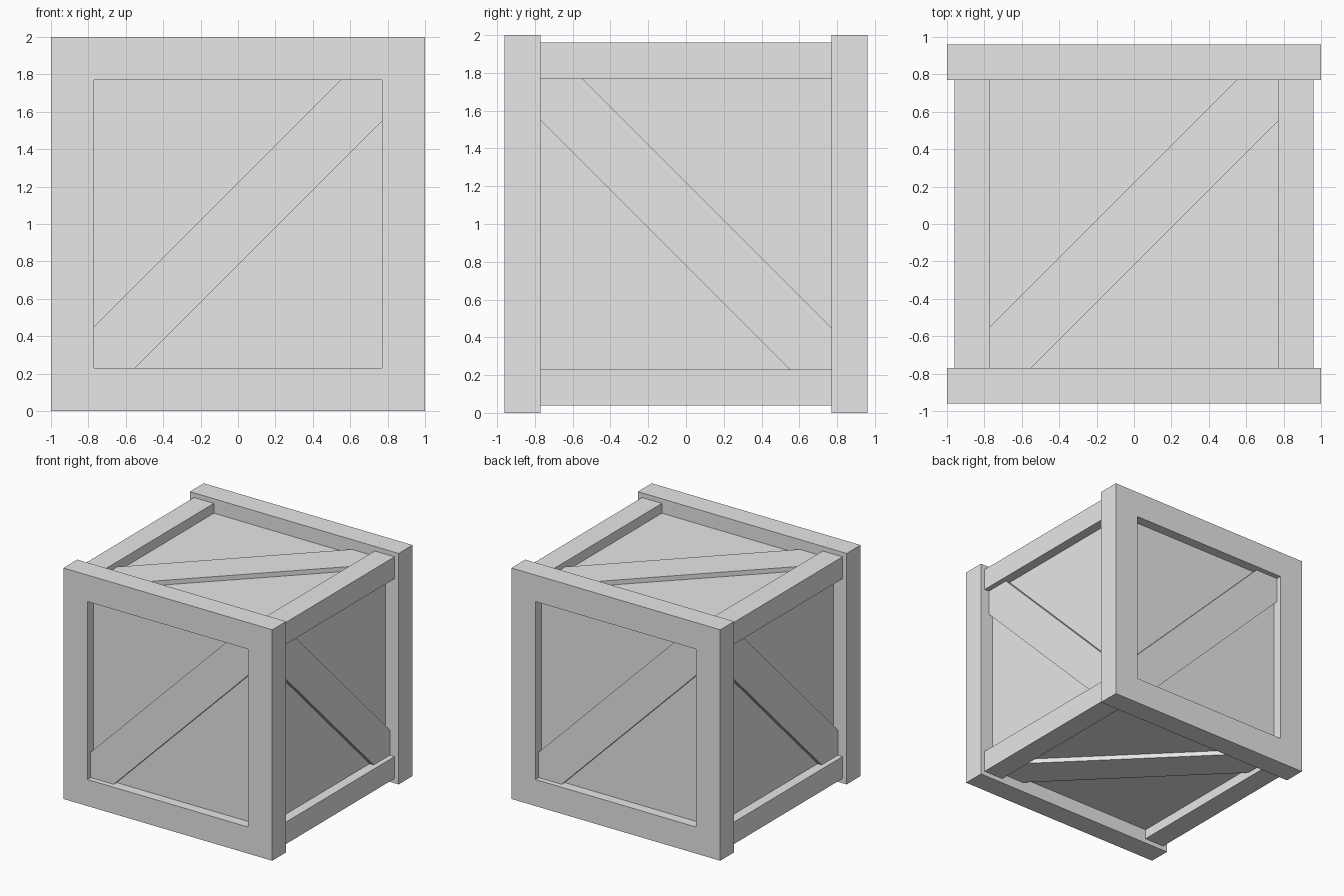
import bpy
import bmesh
from math import pi
from mathutils import Matrix, Vector

cube = bpy.data.objects.get("Cube")
if cube:
    bpy.data.objects.remove(cube, do_unlink=True)

INNER = 0.77    # half width of the openings
OUTER = 0.96    # outer face of the rails and end frames
PANEL = 0.875   # outer face of the panels
BRACE = 0.915   # outer face of the diagonal braces
CUT = 0.22      # corner offset that sets the brace width
CENTRE = Matrix.Translation((0, 0, 1))

grey = bpy.data.materials.new("plain_grey")
grey.use_nodes = True
grey.diffuse_color = (0.8, 0.8, 0.8, 1)
grey.node_tree.nodes["Principled BSDF"].inputs["Base Color"].default_value = (0.8, 0.8, 0.8, 1)


def add_object(name, bm, turn=Matrix()):
    bm.transform(CENTRE @ turn)
    bmesh.ops.recalc_face_normals(bm, faces=bm.faces[:])
    mesh = bpy.data.meshes.new(name)
    bm.to_mesh(mesh)
    bm.free()
    mesh.materials.append(grey)
    bpy.context.collection.objects.link(bpy.data.objects.new(name, mesh))


def box(name, low, high):
    low, high = Vector(low), Vector(high)
    bm = bmesh.new()
    bmesh.ops.create_cube(bm, size=1)
    bmesh.ops.scale(bm, vec=high - low, verts=bm.verts)
    bmesh.ops.translate(bm, vec=(low + high) / 2, verts=bm.verts)
    add_object(name, bm)


def extrude(bm, faces, vec):
    new = bmesh.ops.extrude_face_region(bm, geom=faces)["geom"]
    bmesh.ops.translate(bm, vec=vec, verts=[v for v in new if isinstance(v, bmesh.types.BMVert)])


def end_frame(name, turn):
    # Square ring in the front plane, extruded backwards
    bm = bmesh.new()
    corners = [(-1, -1), (1, -1), (1, 1), (-1, 1)]
    rings = [[bm.verts.new((x * r, -OUTER, z * r)) for x, z in corners] for r in (1, INNER)]
    faces = []
    for i in range(4):
        j = (i + 1) % 4
        faces.append(bm.faces.new((rings[0][i], rings[0][j], rings[1][j], rings[1][i])))
    extrude(bm, faces, (0, OUTER - INNER, 0))
    add_object(name, bm, turn)


def brace(name, turn):
    # Diagonal plank trimmed to fit two opposite corners of an opening
    a, b = INNER, INNER - CUT
    outline = [(-a, -a), (-b, -a), (a, b), (a, a), (b, a), (-a, -b)]
    bm = bmesh.new()
    face = bm.faces.new([bm.verts.new((x, -BRACE, z)) for x, z in outline])
    extrude(bm, [face], (0, BRACE - PANEL + 0.01, 0))
    add_object(name, bm, turn)


# Closed inner box
box("inner_panels", (-PANEL,) * 3, (PANEL,) * 3)

# Front and back frames
end_frame("front_frame", Matrix())
end_frame("back_frame", Matrix.Rotation(pi, 4, "Z"))

# Four rails joining the frames
for sx, side in ((-1, "right"), (1, "left")):
    for sz, level in ((-1, "bottom"), (1, "top")):
        xs = sorted((sx * INNER, sx * OUTER))
        zs = sorted((sz * INNER, sz * OUTER))
        box(f"{level}_{side}_rail", (xs[0], -INNER, zs[0]), (xs[1], INNER, zs[1]))

# Diagonal brace on every face
flip = Matrix.Rotation(pi / 2, 4, "Y")
for name, turn in {
    "front_brace": Matrix(),
    "back_brace": Matrix.Rotation(pi, 4, "Z"),
    "left_brace": Matrix.Rotation(pi / 2, 4, "Z") @ flip,
    "right_brace": Matrix.Rotation(-pi / 2, 4, "Z") @ flip,
    "top_brace": Matrix.Rotation(-pi / 2, 4, "X"),
    "bottom_brace": Matrix.Rotation(pi / 2, 4, "X"),
}.items():
    brace(name, turn)
